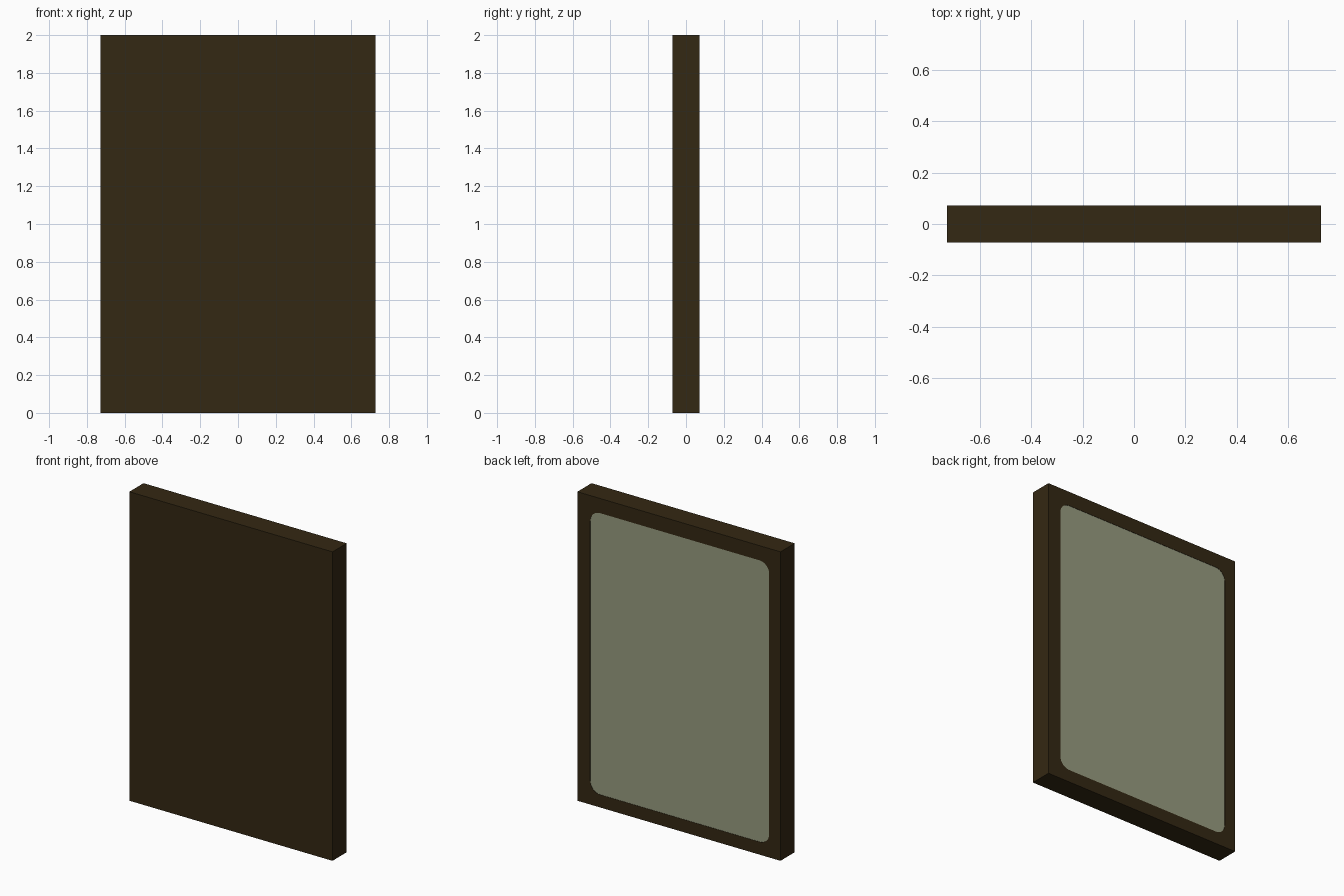
import bpy
import math

if "Cube" in bpy.data.objects:
    bpy.data.objects.remove(bpy.data.objects["Cube"])


def material(name, rgb):
    m = bpy.data.materials.new(name)
    m.diffuse_color = (*rgb, 1.0)
    m.use_nodes = True
    m.node_tree.nodes["Principled BSDF"].inputs["Base Color"].default_value = m.diffuse_color
    return m


wood = material("dark brown wood", (0.034, 0.021, 0.0065))
glass = material("grey green glass", (0.31, 0.33, 0.215))


def rounded_rect(x0, x1, z0, z1, r=0.0, steps=8):
    """Outline in x, z; square corners when r is 0."""
    if r == 0:
        return [(x0, z0), (x1, z0), (x1, z1), (x0, z1)]
    corners = [(x1 - r, z1 - r, 0), (x0 + r, z1 - r, 90),
               (x0 + r, z0 + r, 180), (x1 - r, z0 + r, 270)]
    pts = []
    for cx, cz, start in corners:
        for i in range(steps + 1):
            a = math.radians(start + 90 * i / steps)
            pts.append((cx + r * math.cos(a), cz + r * math.sin(a)))
    return pts


def slab(name, outlines, y0, y1, mat):
    """Extrude outlines (later ones are holes) from y0 to y1."""
    cu = bpy.data.curves.new(name + "_outline", 'CURVE')
    cu.dimensions = '2D'
    cu.fill_mode = 'BOTH'
    cu.extrude = (y1 - y0) / 2
    for pts in outlines:
        sp = cu.splines.new('POLY')
        sp.points.add(len(pts) - 1)
        for p, (x, z) in zip(sp.points, pts):
            p.co = (x, z, 0, 1)
        sp.use_cyclic_u = True
    ob = bpy.data.objects.new(name, cu)
    bpy.context.collection.objects.link(ob)
    ob.rotation_euler = (math.pi / 2, 0, 0)
    ob.location.y = (y0 + y1) / 2
    bpy.ops.object.select_all(action='DESELECT')
    ob.select_set(True)
    bpy.context.view_layer.objects.active = ob
    bpy.ops.object.convert(target='MESH')
    ob = bpy.context.view_layer.objects.active
    ob.data.materials.clear()
    ob.data.materials.append(mat)
    bpy.ops.object.shade_flat()
    return ob


W, D = 0.7275, 0.0725
outer = rounded_rect(-W, W, 0, 2)
opening = rounded_rect(-0.647, 0.635, 0.082, 1.905, 0.07)

# backing board, picture frame and inset pane
slab("backing_board", [outer], -D, -0.045, wood)
slab("frame", [outer, opening], -0.045, D, wood)
slab("mirror_pane", [opening], 0.05, D - 0.002, glass)
